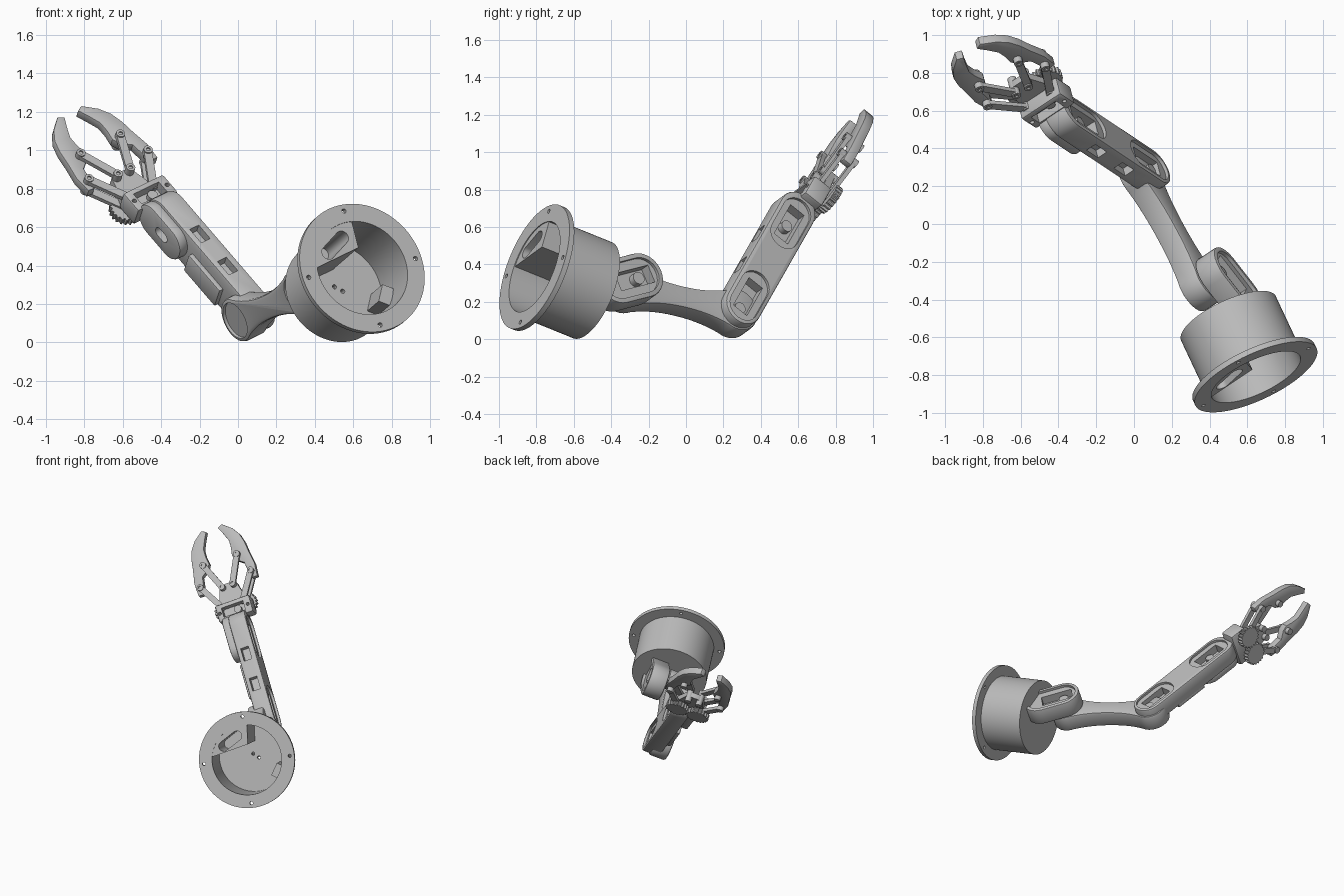
import bpy, bmesh, math
from mathutils import Vector, Matrix

if "Cube" in bpy.data.objects:
    bpy.data.objects.remove(bpy.data.objects["Cube"])

grey = bpy.data.materials.new("light_grey_plastic")
grey.use_nodes = True
grey.diffuse_color = (0.5, 0.5, 0.5, 1)
grey.node_tree.nodes["Principled BSDF"].inputs["Base Color"].default_value = (0.5, 0.5, 0.5, 1)


# ---- frames: every joint shares the pivot direction ----
def frame(origin, x, z):
    z = z.normalized()
    x = (x - z * x.dot(z)).normalized()
    y = z.cross(x)
    m = Matrix((x, y, z)).transposed().to_4x4()
    m.translation = origin
    return m


pivot = Vector((0.775, 0.51, 0.376)).normalized()
base_out = Vector((0.4, -0.85, 0.345)).normalized()
cup_back = Vector((0.5, -0.5, 0.262))
shoulder = Vector((0.37, -0.318, 0.279))
elbow = Vector((0.05, 0.26, 0.145))
fore_dir = Vector((-0.6, 0.396, 0.695))

BASE = frame(cup_back, pivot, base_out)
EAR = frame(shoulder, base_out, pivot) @ Matrix.Rotation(math.radians(34), 4, "Z")
ARM = frame(elbow, shoulder - elbow, pivot)
FORE = frame(elbow + pivot * 0.03, fore_dir, pivot)
f = FORE.col[0].to_3d()
GRIP = frame(FORE.translation - pivot * 0.02, pivot, pivot.cross(f))


# ---- profiles ----
def circle(x, y, r, n=32):
    return [(x + r * math.cos(i * math.tau / n), y + r * math.sin(i * math.tau / n)) for i in range(n)]


def rect(x0, x1, y0, y1):
    return [(x0, y0), (x1, y0), (x1, y1), (x0, y1)]


def capsule(a, b, r, n=14):
    a, b = Vector(a), Vector(b)
    t = math.atan2(b.y - a.y, b.x - a.x)
    pts = []
    for c, s in ((b, t - math.pi / 2), (a, t + math.pi / 2)):
        pts += [(c.x + r * math.cos(s + i * math.pi / n), c.y + r * math.sin(s + i * math.pi / n)) for i in range(n + 1)]
    return pts


def gear(x, y, r, teeth):
    pts = []
    for i in range(teeth * 4):
        rr = r if i % 4 < 2 else r * 0.88
        pts.append((x + rr * math.cos(i * math.tau / teeth / 4), y + rr * math.sin(i * math.tau / teeth / 4)))
    return pts


# ---- solids ----
def finish(name, bm, m):
    bmesh.ops.recalc_face_normals(bm, faces=bm.faces)
    me = bpy.data.meshes.new(name)
    bm.to_mesh(me)
    bm.free()
    ob = bpy.data.objects.new(name, me)
    me.materials.append(grey)
    ob.matrix_world = m
    bpy.context.collection.objects.link(ob)
    return ob


def prism(name, pts, z0, z1, m):
    bm = bmesh.new()
    low = bm.faces.new([bm.verts.new((x, y, z0)) for x, y in pts])
    top = bmesh.ops.extrude_face_region(bm, geom=[low])["geom"]
    bmesh.ops.translate(bm, vec=(0, 0, z1 - z0), verts=[g for g in top if isinstance(g, bmesh.types.BMVert)])
    return finish(name, bm, m)


def lathe(name, pts, m, n=72):
    bm = bmesh.new()
    vs = [bm.verts.new((r, 0, z)) for r, z in pts]
    es = [bm.edges.new((vs[i], vs[i + 1])) for i in range(len(vs) - 1)]
    bmesh.ops.spin(bm, geom=vs + es, axis=(0, 0, 1), cent=(0, 0, 0), angle=math.tau, steps=n)
    bmesh.ops.remove_doubles(bm, verts=bm.verts, dist=0.0001)
    return finish(name, bm, m)


def complete(ob, cutters=(), bevel=0):
    bpy.ops.object.select_all(action="DESELECT")
    bpy.context.view_layer.objects.active = ob
    ob.select_set(True)
    if bevel:
        mod = ob.modifiers.new("bevel", "BEVEL")
        mod.width, mod.segments, mod.limit_method = bevel, 2, "ANGLE"
        mod.angle_limit = math.radians(50)
        bpy.ops.object.modifier_apply(modifier="bevel")
    for c in cutters:
        c.hide_render = True
        mod = ob.modifiers.new("cut", "BOOLEAN")
        mod.object, mod.operation, mod.solver = c, "DIFFERENCE", "EXACT"
        bpy.ops.object.modifier_apply(modifier="cut")
        bpy.data.objects.remove(c)
    bpy.ops.object.shade_smooth_by_angle(angle=math.radians(32))
    return ob


def cut(pts, z0, z1, m):
    return prism("cutter", pts, z0, z1, m)


# ---- base cup with drilled flange ----
cup = lathe("base_cup", [(0, 0), (0.277, 0), (0.277, 0.335), (0.355, 0.335), (0.355, 0.365),
                         (0.258, 0.365), (0.258, 0.03), (0, 0.03)], BASE)
holes = [cut(circle(0.32 * math.cos(t), 0.32 * math.sin(t), 0.012, 14), 0.3, 0.4, BASE)
         for t in [math.radians(76 + 90 * i) for i in range(4)]]
holes += [cut(circle(x, y, 0.012, 12), -0.1, 0.1, BASE) for x, y in ((0.0, 0.02), (0.03, -0.02))]
complete(cup, holes)

# housing filling the upper side of the cup
arc = [(0.262 * math.cos(math.radians(a)), 0.262 * math.sin(math.radians(a))) for a in range(70, 160, 6)]
housing = prism("base_housing", [(0.045, 0.105)] + arc + [(-0.24, 0.105)], 0.02, 0.36, BASE)
complete(housing, [cut(capsule((-0.13, 0.15), (-0.01, 0.19), 0.036), 0.1, 0.5, BASE)])
wall = BASE @ Matrix.Rotation(math.radians(-45), 4, "Z")
complete(prism("base_wall_block", rect(0.19, 0.262, -0.05, 0.05), 0.02, 0.18, wall))

# ---- shoulder bracket leaning out of the cup, with servo pocket ----
ear = prism("shoulder_bracket", capsule((0, 0), (0.17, 0), 0.127), 0.045, 0.175, EAR)
complete(ear, [cut(capsule((0, 0), (0.17, 0), 0.1), 0.155, 0.3, EAR),
               cut(rect(-0.07, 0.16, -0.05, 0.05), 0.09, 0.3, EAR),
               cut(rect(-0.5, 0.5, -0.5, 0.5), 0.02, 0.6, BASE)], 0.008)
complete(prism("shoulder_servo_horn", circle(0, 0, 0.035), 0.08, 0.13, EAR))

# ---- upper arm: wide ends, slim waist ----
length, waist = (shoulder - elbow).length, 0.064


def arm_half(r=0.122, n=12):
    pts = [(r * math.cos(a), r * math.sin(a)) for a in [math.pi * (1 - i * 2 / 3 / n) for i in range(n + 1)]]
    x0, y0 = pts[-1]
    for i in range(1, 16):
        t = i / 16
        pts.append((x0 + (length - 2 * x0) * t, waist + (y0 - waist) * abs(2 * t - 1) ** 2.2))
    return pts + [(length - x, y) for x, y in reversed(pts[:n + 1])]


half = arm_half()
outline = half + [(x, -y) for x, y in reversed(half[1:-1])]
arm = prism("upper_arm", outline, -0.085, 0.045, ARM)
complete(arm, [cut(circle(x, 0, 0.1, 40), -0.2, -0.068, ARM) for x in (0, length)], 0.016)

# ---- forearm: servo pockets at both ends, windows on the upper edge ----
fore = prism("forearm", capsule((0, 0), (0.73, 0), 0.11), -0.062, 0.07, FORE)
cuts = []
for x0, x1 in ((0, 0.15), (0.55, 0.71)):
    cuts += [cut(capsule((x0, 0), (x1, 0), 0.087), 0.052, 0.2, FORE),
             cut(rect(x0 - 0.03, x1 + 0.03, -0.047, 0.047), -0.01, 0.2, FORE)]
cuts += [cut(rect(x, x + 0.1, 0.06, 0.2), -0.03, 0.03, FORE) for x in (0.2, 0.44)]
complete(fore, cuts, 0.012)
for x in (0.0, 0.63):
    complete(prism("servo_horn", circle(x, 0, 0.032), -0.02, 0.03, FORE))
complete(prism("forearm_side_block", rect(0.18, 0.45, -0.1, 0.03), -0.088, -0.055, FORE), (), 0.008)
cheek = prism("wrist_cheek", capsule((0.58, 0), (0.74, 0), 0.095), -0.115, -0.055, FORE)
complete(cheek, [cut(capsule((0.62, 0), (0.66, 0), 0.028), -0.2, -0.075, FORE)], 0.01)

# ---- palm ----
palm = prism("palm", rect(-0.125, 0.145, 0.81, 0.945), -0.09, 0.03, GRIP)
complete(palm, [cut(rect(-0.08, 0.09, 0.84, 0.912), -0.03, 0.2, GRIP)]
         + [cut(circle(x, 0.875, 0.012, 12), -0.03, 0.2, GRIP) for x in (-0.102, 0.118)], 0.015)
complete(prism("palm_servo_horn", circle(0.03, 0.875, 0.028), -0.05, 0.0, GRIP))
nose = prism("palm_nose", [(-0.12, 0.9), (0.12, 0.9), (0.065, 1.09), (0.03, 1.105),
                           (-0.03, 1.105), (-0.065, 1.09)], -0.09, -0.05, GRIP)
complete(nose)

# ---- fingers, links and gears, mirrored ----
finger = [(0.232, 1.08), (0.238, 1.18), (0.22, 1.28), (0.21, 1.36), (0.19, 1.43), (0.15, 1.49),
          (0.08, 1.548), (0.045, 1.53), (0.07, 1.48), (0.1, 1.41), (0.1, 1.35), (0.09, 1.29),
          (0.11, 1.25), (0.165, 1.21), (0.175, 1.13), (0.19, 1.08)]
for s, side in ((1, "left"), (-1, "right")):
    def at(x, y):
        return (s * x, y)
    gear_pin, slide_pin = at(0.08, 0.93), at(0.042, 1.08)
    knuckle, mid = at(0.198, 1.13), at(0.133, 1.285)
    complete(prism(side + "_finger", [at(*q) for q in finger], -0.093, -0.04, GRIP), (), 0.004)
    complete(prism(side + "_gear", gear(*gear_pin, 0.085, 20), -0.145, -0.105, GRIP))
    for z in (-0.118, -0.038):
        complete(prism(side + "_outer_link", capsule(gear_pin, knuckle, 0.022, 8), z, z + 0.024, GRIP))
    complete(prism(side + "_inner_link", capsule(slide_pin, mid, 0.022, 8), -0.038, -0.014, GRIP))
    for q in (gear_pin, slide_pin, knuckle, mid):
        pin = prism(side + "_pin", circle(*q, 0.024, 20), -0.125, -0.006, GRIP)
        complete(pin, [cut(circle(*q, 0.011, 12), -0.03, 0.1, GRIP)])
